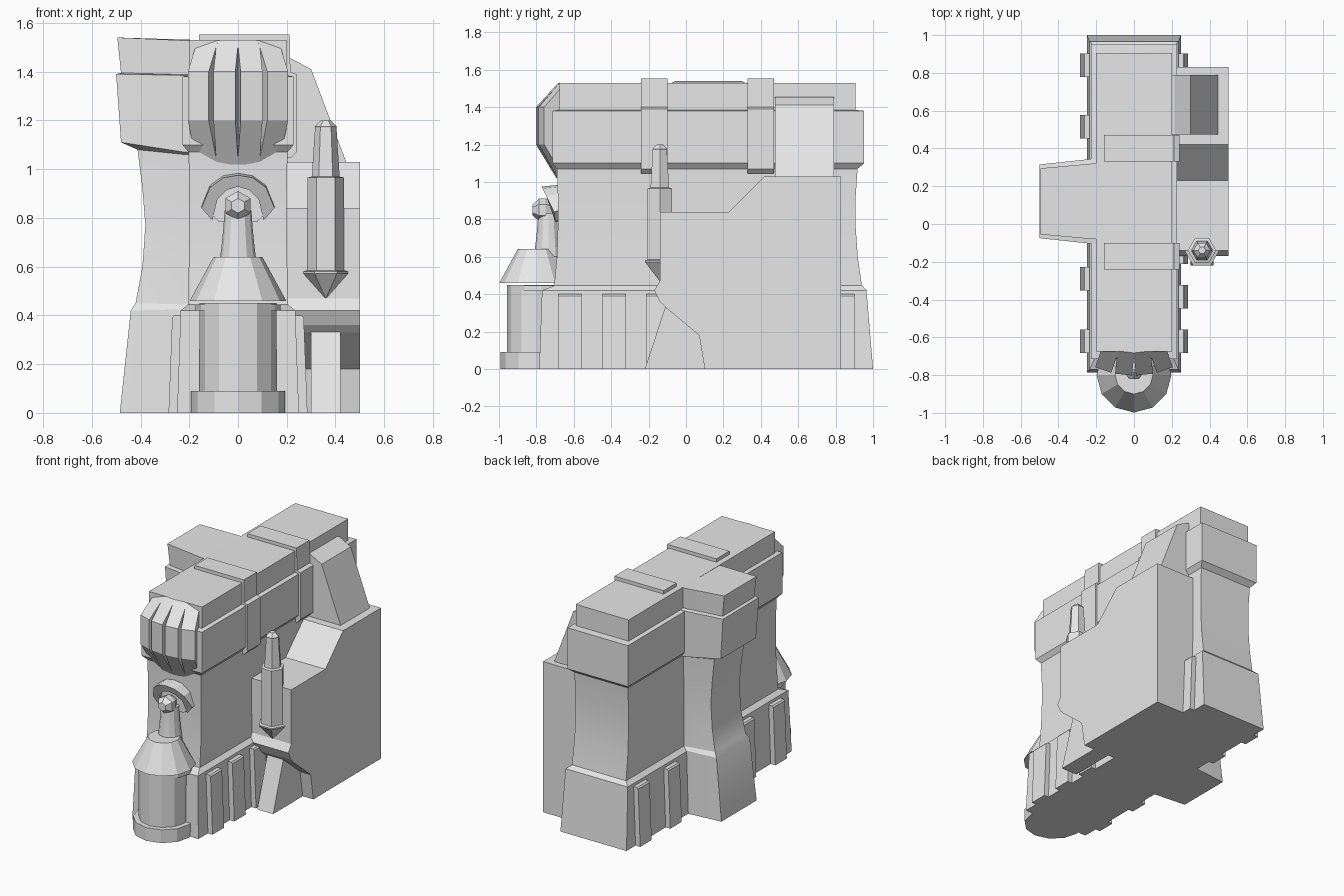
import bpy, bmesh, math
from mathutils import Vector, Matrix

if "Cube" in bpy.data.objects:
    bpy.data.objects.remove(bpy.data.objects["Cube"])

stone = bpy.data.materials.new("grey_stone")
stone.diffuse_color = (0.8, 0.8, 0.8, 1)
stone.use_nodes = True
stone.node_tree.nodes["Principled BSDF"].inputs["Base Color"].default_value = stone.diffuse_color


def finish(name, bm, smooth=True):
    bmesh.ops.recalc_face_normals(bm, faces=bm.faces)
    me = bpy.data.meshes.new(name)
    bm.to_mesh(me)
    bm.free()
    ob = bpy.data.objects.new(name, me)
    bpy.context.collection.objects.link(ob)
    me.materials.append(stone)
    if smooth:
        bpy.ops.object.select_all(action='DESELECT')
        ob.select_set(True)
        bpy.context.view_layer.objects.active = ob
        bpy.ops.object.shade_smooth_by_angle(angle=math.radians(28))
    return ob


def loft(name, rings, smooth=True):
    """Skin a stack of rings that share one point count, with capped ends."""
    bm = bmesh.new()
    rows = [[bm.verts.new(p) for p in r] for r in rings]
    n = len(rows[0])
    for a, b in zip(rows, rows[1:]):
        for i in range(n):
            j = (i + 1) % n
            bm.faces.new((a[i], a[j], b[j], b[i]))
    bm.faces.new(rows[0])
    bm.faces.new(rows[-1])
    return finish(name, bm, smooth)


def prism(name, pts, axis, a, b):
    """Extrude a profile along x (points are y,z) or along y (points are x,z)."""
    put = (lambda p, t: (t, p[0], p[1])) if axis == 'x' else (lambda p, t: (p[0], t, p[1]))
    return loft(name, [[put(p, t) for p in pts] for t in (a, b)], False)


def turned(name, x, y, sides, profile, smooth=False):
    """Stack of polygon rings (radius, z) around a vertical axis."""
    ang = [2 * math.pi * i / sides for i in range(sides)]
    return loft(name, [[(x + r * math.cos(t), y + r * math.sin(t), z) for t in ang]
                       for r, z in profile], smooth)


# Long main wall: z, half width, front y, back y
wall = [(0, .25, -.785, 1.0), (.42, .235, -.77, .965), (.445, .205, -.705, .94),
        (.6, .202, -.69, .918), (.76, .2, -.685, .907), (.92, .2, -.685, .907),
        (1.07, .203, -.69, .917), (1.10, .228, -.715, .953), (1.38, .228, -.715, .953),
        (1.385, .2, -.675, .905), (1.53, .2, -.675, .905)]
loft("main_wall", [[(-w, a, z), (w, a, z), (w, b, z), (-w, b, z)] for z, w, a, b in wall])

# Left buttress tower: z at root, z at outer face, outer x, outer half depth, root half depth
tower = [(0, 0, -.485, .19, .215), (.425, .42, -.44, .18, .21), (.445, .45, -.42, .165, .195),
         (.6, .6, -.392, .157, .19), (.77, .77, -.38, .154, .188), (.92, .92, -.392, .157, .19),
         (1.06, 1.08, -.412, .162, .194), (1.07, 1.11, -.48, .19, .222),
         (1.385, 1.39, -.5, .195, .225), (1.388, 1.395, -.48, .17, .195),
         (1.528, 1.54, -.495, .175, .2)]
loft("left_tower", [[(-.1, .12 - r, zi), (-.22, .12 - r, zi), (xo, .12 - h, zo),
                     (xo, .12 + h, zo), (-.22, .12 + r, zi), (-.1, .12 + r, zi)]
                    for zi, zo, xo, h, r in tower])

# Pilasters along the foot of both sides
for side, centres in ((-1, (.84, .515, -.29, -.62)), (1, (.84, -.62, -.385, -.15))):
    for y in centres:
        prism("foot_pilaster", [(side * .2, 0), (side * .285, 0), (side * .27, .39),
                                (side * .262, .4), (side * .2, .4)], 'y', y - .062, y + .062)

# Straps over the roof and down the right side
for y in (-.17, .4):
    prism("roof_strap", [(-.16, 1.5), (-.16, 1.553), (.212, 1.553), (.215, 1.4), (.24, 1.39),
                         (.24, 1.07), (.215, 1.045), (.18, 1.045), (.18, 1.5)],
          'y', y - .07, y + .07)

# Fan of slats over the front end
slat = [(-.62, 1.02), (-.69, 1.02), (-.80, 1.2), (-.80, 1.4), (-.68, 1.53), (-.62, 1.53)]
for deg in (-19, -6.4, 6.4, 19):
    ob = prism("front_slat", slat, 'x', -.045, .045)
    pivot = Matrix.Translation((0, -.3, 0))
    ob.data.transform(pivot @ Matrix.Rotation(math.radians(deg), 4, 'Z') @ pivot.inverted())

# Right side block with stepped roof and cut-away underside
prism("side_block", [(-.14, .84), (.23, .84), (.42, 1.03), (.83, 1.03), (.83, 0), (.10, 0),
                     (.07, .18), (-.11, .33), (-.14, .36), (-.17, .42), (-.14, .47)],
      'x', .18, .5)
prism("block_prop", [(-.22, 0), (-.11, .335), (.1, .2), (.12, 0)], 'x', .3, .42)
prism("block_chimney", [(.15, 1.0), (.15, 1.455), (.215, 1.455), (.30, 1.41), (.455, 1.0)],
      'y', .475, .79)

# Hexagonal turret hanging on the block corner
turned("corner_turret", .36, -.14, 6,
       [(.003, .472), (.092, .572), (.092, .58), (.075, .585), (.075, .965),
        (.057, .97), (.044, 1.17), (.046, 1.175), (.02, 1.2), (.003, 1.2)])

# Statue on the front: pedestal, skirt, body
turned("pedestal_foot", 0, -.8, 12, [(.192, 0), (.192, .09)], True)
turned("pedestal_shaft", 0, -.8, 12, [(.157, .08), (.157, .45)], True)
turned("pedestal_rim", 0, -.775, 12, [(.175, .42), (.175, .445)])
turned("statue_skirt", 0, -.8, 12, [(.198, .46), (.1, .64)])
turned("statue_body", 0, -.735, 12, [(.078, .6), (.068, .68), (.06, .76), (.055, .83)], True)

# Faceted head facing forward
loft("statue_head", [[(r * math.sin(i * math.pi / 3), y, .85 + r * math.cos(i * math.pi / 3))
                      for i in range(6)]
                     for r, y in ((.03, -.7), (.06, -.75), (.06, -.785), (.03, -.82))], False)

# Arched hood around the head, flaring towards the wall
right = [(0, .985), (.06, .975), (.115, .935), (.15, .85)]
inner = [(.105, .80), (.085, .885), (.045, .925), (0, .938)]
arch = right + inner + [(-x, z) for x, z in inner[-2::-1]] + [(-x, z) for x, z in right[:0:-1]]
loft("statue_hood", [[(x, -.67, z) for x, z in arch],
                     [(x, -.7 - .5 * max(0, z - .84), z - .01) for x, z in arch]], False)
prism("hood_back", [(0, .96), (.1, .92), (.13, .84), (.08, .785), (-.08, .785),
                    (-.13, .84), (-.1, .92)], 'y', -.7, -.67)
